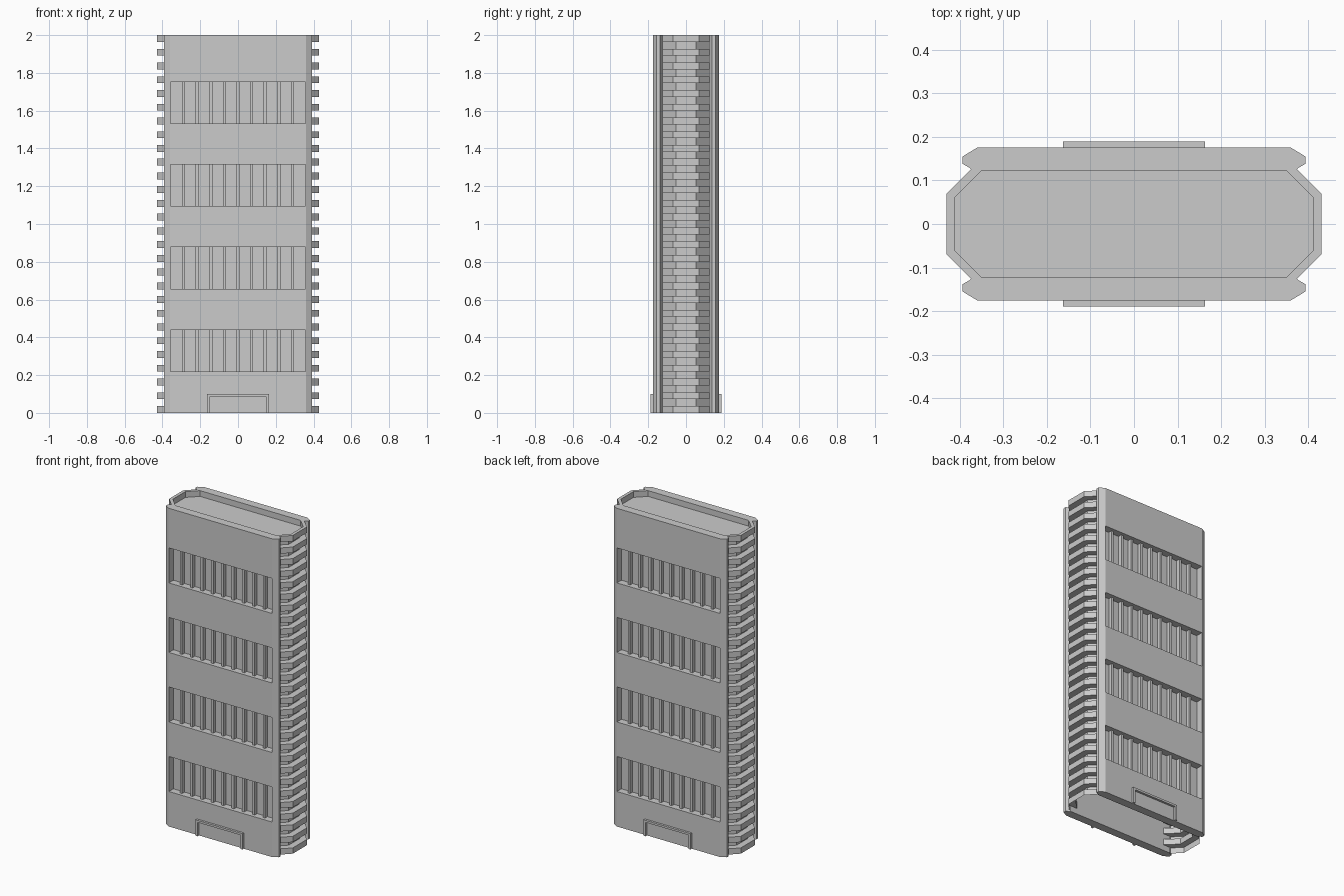
import bpy
import bmesh

if "Cube" in bpy.data.objects:
    bpy.data.objects.remove(bpy.data.objects["Cube"])

concrete = bpy.data.materials.new("grey concrete")
concrete.use_nodes = True
GREY = (0.6, 0.6, 0.6, 1)
concrete.diffuse_color = GREY
concrete.node_tree.nodes["Principled BSDF"].inputs["Base Color"].default_value = GREY

HEIGHT = 2.0
RIBS = 28
PITCH = HEIGHT / (RIBS - 0.5)
FACE, BACK, INNER = 0.175, 0.13, 0.122
HALF_WINDOW = 0.36
BAND_HEIGHT = 0.22
BANDS = [0.22 + 0.437 * i for i in range(4)]


def finish(name, bm):
    bmesh.ops.recalc_face_normals(bm, faces=bm.faces)
    mesh = bpy.data.meshes.new(name)
    bm.to_mesh(mesh)
    bm.free()
    mesh.materials.append(concrete)
    obj = bpy.data.objects.new(name, mesh)
    bpy.context.collection.objects.link(obj)
    return obj


def add_box(bm, x0, x1, y0, y1, z0, z1):
    verts = bmesh.ops.create_cube(bm, size=1)["verts"]
    bmesh.ops.scale(bm, vec=(x1 - x0, abs(y1 - y0), z1 - z0), verts=verts)
    bmesh.ops.translate(bm, vec=((x0 + x1) / 2, (y0 + y1) / 2, (z0 + z1) / 2), verts=verts)


def end_path(inset, side):
    # Half-octagon plan of a tower end, inset from the rib outline
    x, diagonal = 0.43 - inset, 0.5 - inset * 1.414
    half = [(diagonal - 0.125, 0.125), (x, diagonal - x)]
    path = half + [(px, -py) for px, py in reversed(half)]
    return [(side * px, py) for px, py in path]


def ribbed_end(name, side):
    # Zigzag shell of projecting floor ribs, finished by a parapet
    levels = []
    for i in range(RIBS):
        z = i * PITCH
        levels += [(0, z), (0, z + PITCH / 2)]
        if i < RIBS - 1:
            levels += [(0.04, z + PITCH / 2), (0.04, z + PITCH)]
    levels += [(0.02, HEIGHT), (0.02, HEIGHT - PITCH / 2)]
    bm = bmesh.new()
    loops = [[bm.verts.new((x, y, z)) for x, y in end_path(d, side)] for d, z in levels]
    for low, high in zip(loops, loops[1:]):
        for i in range(3):
            bm.faces.new((low[i], low[i + 1], high[i + 1], high[i]))
    return finish(name, bm)


def facade(name, side):
    # Thick slab with chamfered ends
    half = [(0.36, FACE), (0.393, 0.155), (0.393, 0.138), (0.376, 0.128), (0.37, INNER)]
    plan = half + [(-x, y) for x, y in reversed(half)]
    bm = bmesh.new()
    base = bm.faces.new([bm.verts.new((x, side * y, 0)) for x, y in plan])
    top = bmesh.ops.extrude_face_region(bm, geom=[base])["geom"]
    bmesh.ops.translate(bm, vec=(0, 0, HEIGHT),
                        verts=[v for v in top if isinstance(v, bmesh.types.BMVert)])
    slab = finish(name + "_slab", bm)

    # Recessed window bands
    bm = bmesh.new()
    for z in BANDS:
        add_box(bm, -HALF_WINDOW + 0.002, HALF_WINDOW - 0.002,
                side * BACK, side * 0.25, z, z + BAND_HEIGHT)
    cutter = finish(name + "_window_cutter", bm)
    cut = slab.modifiers.new("window bands", "BOOLEAN")
    cut.operation, cut.solver, cut.object = "DIFFERENCE", "EXACT", cutter
    cutter.hide_render = True
    cutter.hide_viewport = True
    cutter.display_type = "WIRE"

    # Vertical fins between the windows
    bm = bmesh.new()
    for z in BANDS:
        for i in range(1, 10):
            x = -HALF_WINDOW + 0.072 * i
            add_box(bm, x - 0.008, x + 0.008, side * (BACK - 0.002), side * 0.154,
                    z, z + BAND_HEIGHT)
    finish(name + "_window_fins", bm)

    # Entrance surround
    bm = bmesh.new()
    y0, y1 = side * (FACE - 0.005), side * 0.189
    for s in (-1, 1):
        xs = sorted((s * 0.148, s * 0.163))
        add_box(bm, xs[0], xs[1], y0, y1, 0, 0.1)
    add_box(bm, -0.148, 0.148, y0, y1, 0.087, 0.1)
    finish(name + "_entrance_frame", bm)


facade("front", -1)
facade("back", 1)
ribbed_end("left_ribbed_end", 1)
ribbed_end("right_ribbed_end", -1)

# Roof deck set below the parapet
bm = bmesh.new()
outline = end_path(0.02, 1) + end_path(0.02, -1)[::-1]
bm.faces.new([bm.verts.new((x, y, HEIGHT - PITCH / 2)) for x, y in outline])
roof = finish("roof_deck", bm)
if roof.data.polygons[0].normal.z < 0:
    roof.data.flip_normals()
